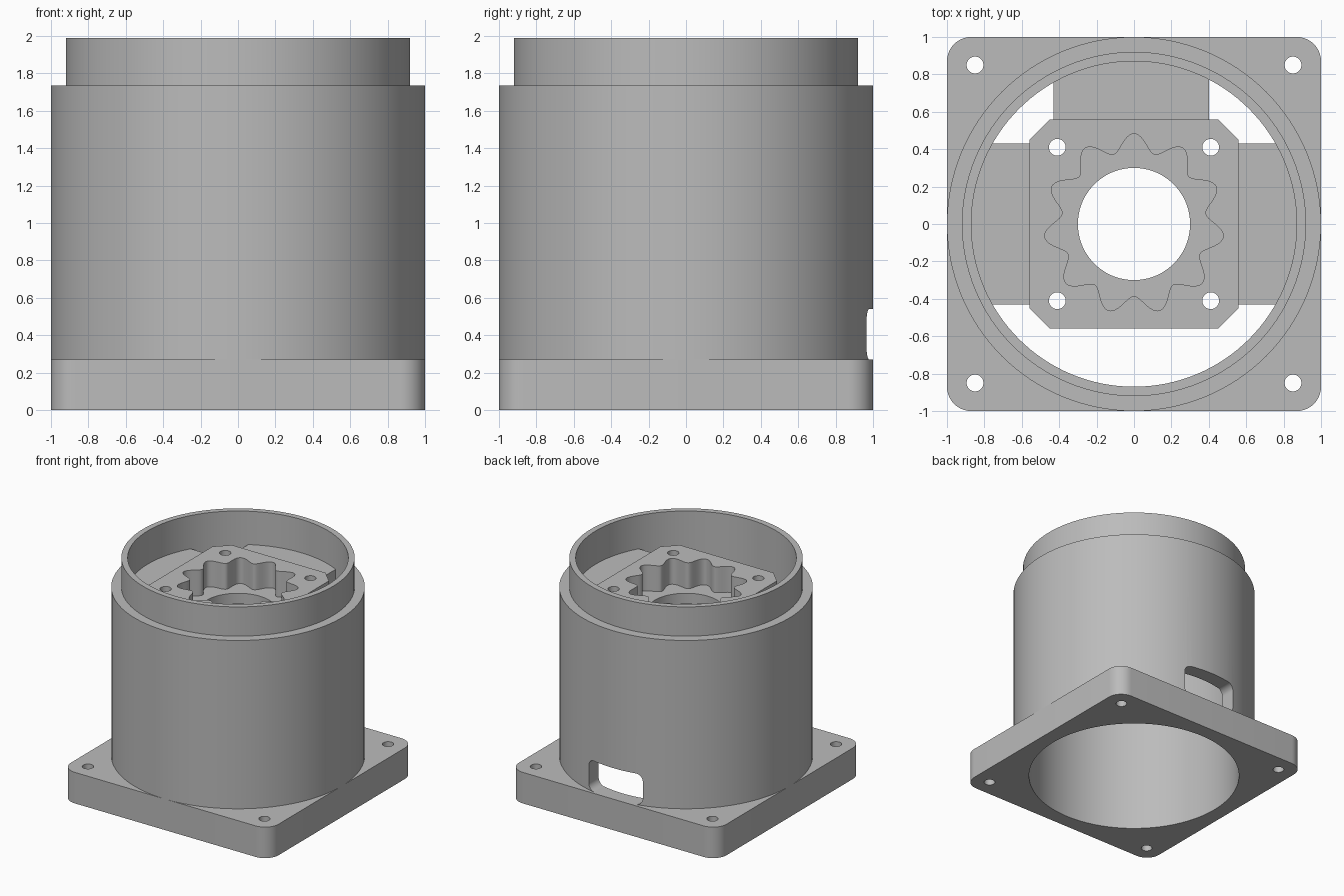
import bpy, bmesh
from math import sin, cos, pi, radians, sqrt, asin

default = bpy.data.objects.get("Cube")
if default:
    bpy.data.objects.remove(default)

grey = bpy.data.materials.new("plain_grey")
grey.use_nodes = True
colour = (0.5, 0.5, 0.5, 1)
grey.diffuse_color = colour
grey.node_tree.nodes["Principled BSDF"].inputs["Base Color"].default_value = colour


def circle(r, n=96, cx=0, cy=0):
    return [(cx + r * cos(2 * pi * i / n), cy + r * sin(2 * pi * i / n)) for i in range(n)]


def rounded_rect(hx, hy, r, n=10):
    pts = []
    for k, (sx, sy) in enumerate([(1, 1), (-1, 1), (-1, -1), (1, -1)]):
        for i in range(n + 1):
            a = pi / 2 * (k + i / n)
            pts.append((sx * (hx - r) + r * cos(a), sy * (hy - r) + r * sin(a)))
    return pts


def make_object(name, bm):
    bmesh.ops.recalc_face_normals(bm, faces=bm.faces)
    mesh = bpy.data.meshes.new(name)
    bm.to_mesh(mesh)
    bm.free()
    mesh.materials.append(grey)
    obj = bpy.data.objects.new(name, mesh)
    bpy.context.collection.objects.link(obj)
    return obj


def prism(name, pts, z0, z1):
    bm = bmesh.new()
    face = bm.faces.new([bm.verts.new((x, y, z0)) for x, y in pts])
    top = bmesh.ops.extrude_face_region(bm, geom=[face], use_keep_orig=True)
    verts = [v for v in top["geom"] if isinstance(v, bmesh.types.BMVert)]
    bmesh.ops.translate(bm, verts=verts, vec=(0, 0, z1 - z0))
    return make_object(name, bm)


def lathe(name, profile, n=128):
    bm = bmesh.new()
    rings = [[bm.verts.new((x, y, z)) for x, y in circle(r, n)] for r, z in profile]
    for a, b in zip(rings, rings[1:] + rings[:1]):
        for i in range(n):
            j = (i + 1) % n
            bm.faces.new((a[i], a[j], b[j], b[i]))
    return make_object(name, bm)


def activate(obj):
    bpy.ops.object.select_all(action="DESELECT")
    obj.select_set(True)
    bpy.context.view_layer.objects.active = obj


def cut(obj, cutters):
    for cutter in cutters:
        activate(obj)
        mod = obj.modifiers.new("cut", "BOOLEAN")
        mod.operation = "DIFFERENCE"
        mod.solver = "EXACT"
        mod.object = cutter
        bpy.ops.object.modifier_apply(modifier=mod.name)
        bpy.data.objects.remove(cutter)


def screw_holes(offset, r, z0, z1):
    return [prism("hole_cutter", circle(r, 32, sx * offset, sy * offset), z0, z1)
            for sx in (-1, 1) for sy in (-1, 1)]


BORE = 0.87
BASE_TOP = 0.27
parts = []

# Square base flange with rounded corners, bore and four screw holes
base = prism("base_flange", rounded_rect(1, 1, 0.13), 0, BASE_TOP)
cut(base, [prism("bore_cutter", circle(BORE, 128), -0.1, 0.5)]
    + screw_holes(0.85, 0.045, -0.1, 0.5))
parts.append(base)

# Stepped tubular housing with a rounded slot through the back wall
housing = lathe("housing", [(BORE, BASE_TOP), (1, BASE_TOP), (1, 1.735),
                            (0.92, 1.735), (0.92, 1.99), (BORE, 1.99)])
slot = prism("slot_cutter", rounded_rect(0.26, 0.135, 0.06), 0.5, 1.2)
slot.rotation_euler = (radians(-90), 0, 0)
slot.location.z = BASE_TOP + 0.135
bpy.context.view_layer.update()
cut(housing, [slot])
parts.append(housing)

# Chamfered carrier plate with a lobed pocket, shaft hole and screw holes
H, C = 0.56, 0.45
FLOOR, BOTTOM, TOP = 1.54, 1.45, 1.765
plate = prism("carrier_plate", [(H, -C), (H, C), (C, H), (-C, H),
                                (-H, C), (-H, -C), (-C, -H), (C, -H)], BOTTOM, TOP)
lobes = []
for i in range(264):
    a = 2 * pi * i / 264
    r = 0.434 + 0.048 * cos(11 * a)
    lobes.append((-r * sin(a), r * cos(a)))
cut(plate, [prism("pocket_cutter", lobes, FLOOR, 2),
            prism("shaft_cutter", circle(0.3), 1, 2)]
    + screw_holes(0.41, 0.045, 1, 2))
parts.append(plate)


# Support arms reaching from the plate to the housing wall
def arm(name, lo, hi, angle):
    reach = BORE + 0.01
    a0, a1 = asin(lo / reach), asin(hi / reach)
    arc = [a0 + (a1 - a0) * i / 16 for i in range(17)]
    pts = [(H, hi), (H, lo)] + [(reach * cos(a), reach * sin(a)) for a in arc]
    turned = [(x * cos(angle) - y * sin(angle), x * sin(angle) + y * cos(angle))
              for x, y in pts]
    return prism(name, turned, BOTTOM, 1.70)


parts.append(arm("left_arm", -0.43, 0.43, 0))
parts.append(arm("back_arm", -0.40, 0.43, pi / 2))
parts.append(arm("right_arm", -0.43, 0.43, pi))

for obj in parts:
    activate(obj)
    bpy.ops.object.shade_smooth_by_angle(angle=radians(30))
